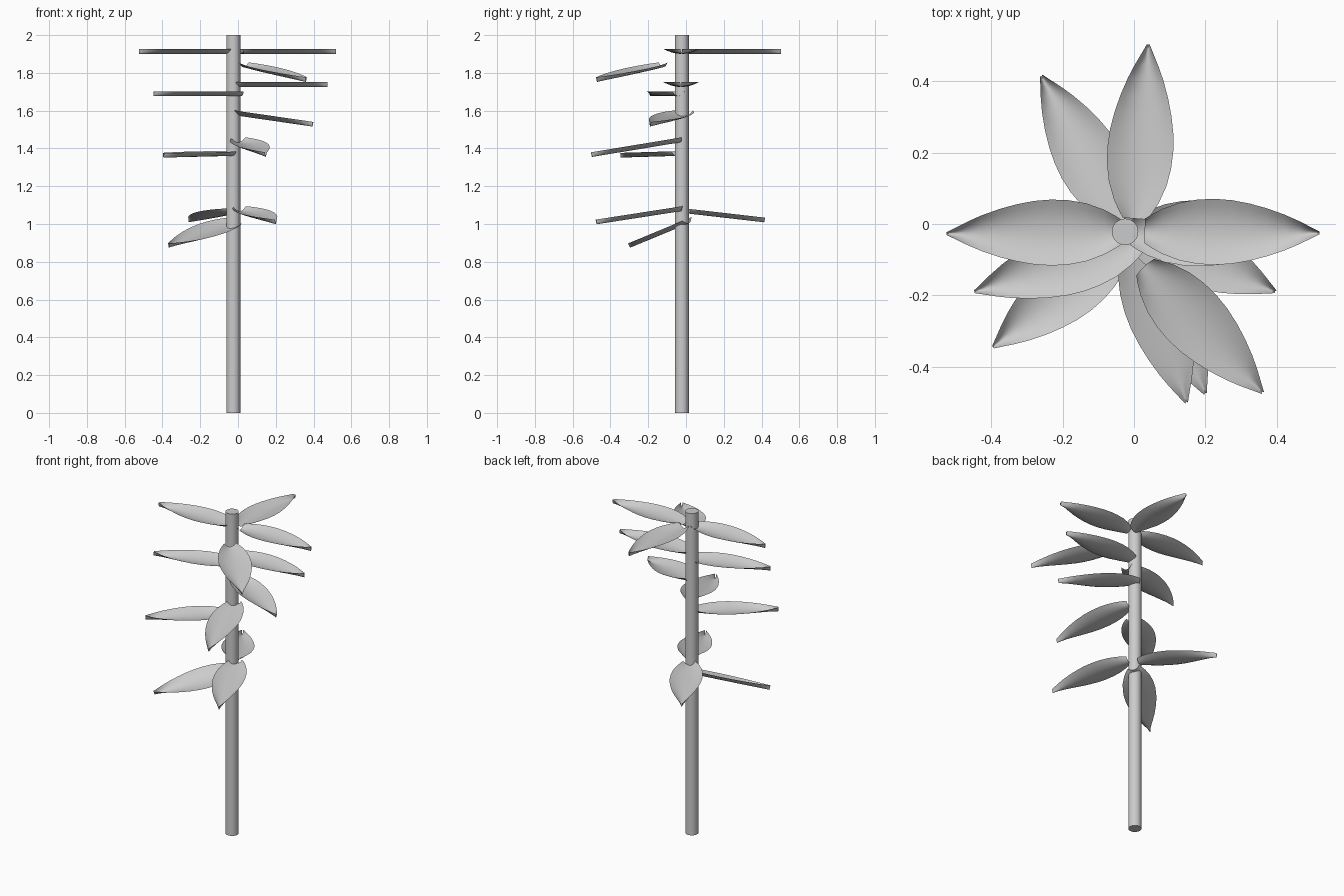
import bpy, bmesh
from mathutils import Vector

if "Cube" in bpy.data.objects:
    bpy.data.objects.remove(bpy.data.objects["Cube"])

# half-width of the leaf blade at positions along its length
PROFILE = [(0, .034), (.04, .047), (.1, .063), (.2, .081), (.3, .09), (.4, .0925),
           (.5, .089), (.6, .080), (.7, .067), (.8, .050), (.88, .033), (.95, .016), (1, .004)]
CUP = .0125   # edges sit this far above, midrib this far below the leaf plane
COLS = 10


def leaf(name, base, tip, z, sx=0.0, sy=0.0):
    """Cupped leaf from base to tip (x, y); z at base; sx, sy are slopes of its plane."""
    a = Vector((base[0], base[1], z))
    d = Vector((tip[0] - base[0], tip[1] - base[1], 0))
    d.z = sx * d.x + sy * d.y
    normal = Vector((-sx, -sy, 1)).normalized()
    side = normal.cross(d).normalized()
    bm = bmesh.new()
    rows = []
    for t, w in PROFILE:
        row = []
        for i in range(COLS + 1):
            u = 2 * i / COLS - 1
            row.append(bm.verts.new(a + d * t + side * w * u + normal * CUP * (2 * u * u - 1)))
        rows.append(row)
    for r, s in zip(rows, rows[1:]):
        for i in range(COLS):
            bm.faces.new((r[i], s[i], s[i + 1], r[i + 1]))
    for f in bm.faces:
        f.smooth = True
    mesh = bpy.data.meshes.new(name)
    bm.to_mesh(mesh)
    bm.free()
    mesh.update()
    # normals face up
    if sum(p.normal.z for p in mesh.polygons) < 0:
        mesh.flip_normals()
    ob = bpy.data.objects.new(name, mesh)
    bpy.context.collection.objects.link(ob)


# stem
bpy.ops.mesh.primitive_cylinder_add(vertices=32, radius=.037, depth=2, location=(-.025, -.022, 1))
bpy.context.object.name = "stem"
bpy.ops.object.shade_smooth_by_angle()

# leaves, from top to bottom: base, tip, height, slopes
LEAVES = [
    ((.03, -.02), (.52, -.025), 1.913, 0, 0),
    ((-.035, -.022), (-.525, -.027), 1.913, 0, 0),
    ((.003, .015), (.04, .503), 1.913, 0, 0),
    ((.03, -.12), (.36, -.472), 1.843, -.11, .12),
    ((-.01, -.025), (.475, -.027), 1.738, 0, 0),
    ((.02, -.04), (-.447, -.19), 1.69, 0, 0),
    ((-.03, .005), (.396, -.19), 1.59, -.145, 0),
    ((.005, -.03), (.147, -.5), 1.445, 0, .165),
    ((-.03, -.05), (-.395, -.345), 1.373, 0, .03),
    ((.01, -.03), (.2, -.475), 1.08, 0, .155),
    ((-.03, .01), (-.26, .415), 1.068, 0, -.115),
    ((.01, .01), (-.367, -.3), 1.015, 0, .415),
]
for n, args in enumerate(LEAVES, 1):
    leaf(f"leaf_{n:02d}", *args)
